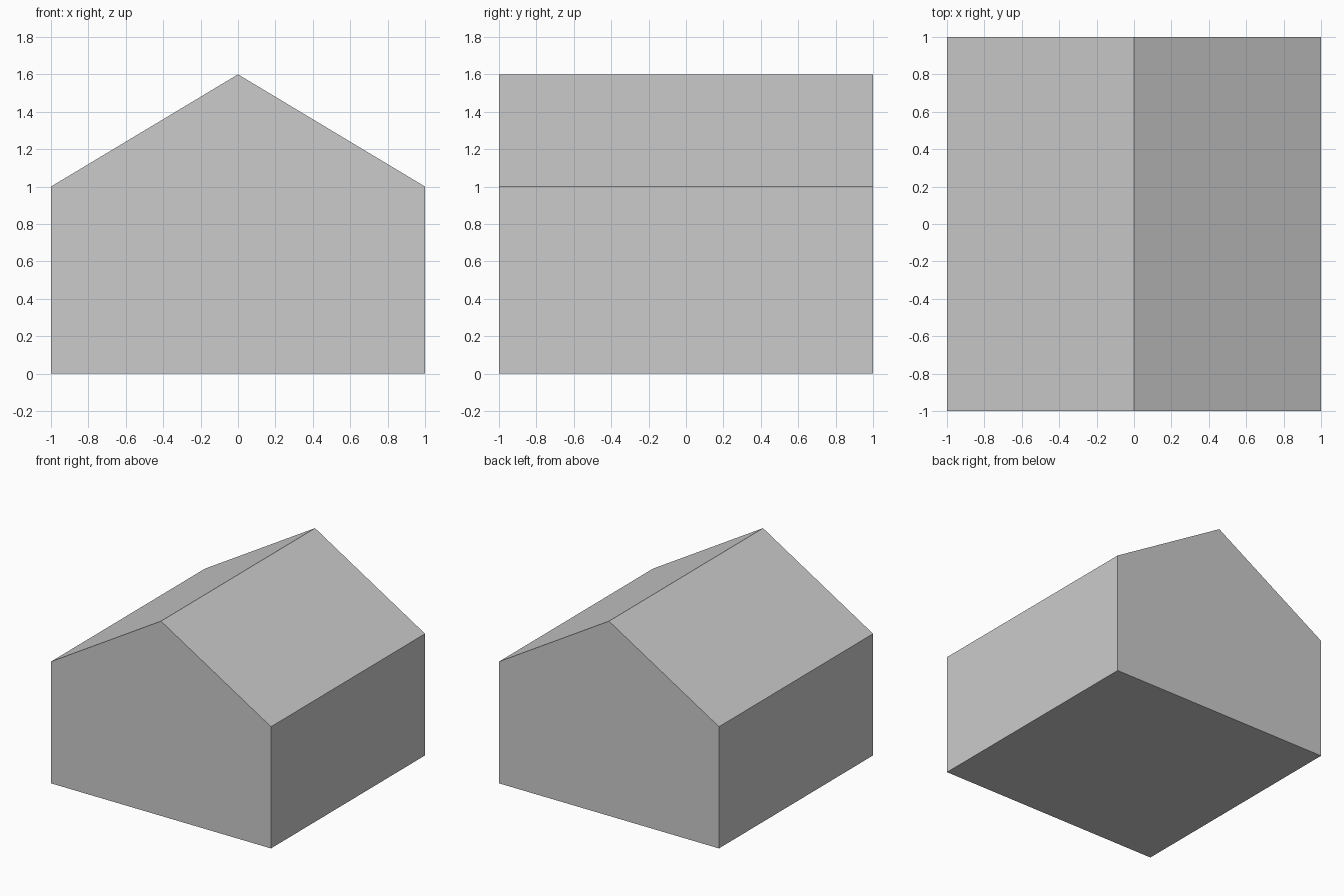
import bpy, bmesh

if "Cube" in bpy.data.objects:
    bpy.data.objects.remove(bpy.data.objects["Cube"])

# Gabled house body: front gable profile (x, z) extruded front to back
profile = [(-1, 0), (1, 0), (1, 1), (0, 1.6), (-1, 1)]

bm = bmesh.new()
front = bm.faces.new([bm.verts.new((x, -1, z)) for x, z in profile])
extruded = bmesh.ops.extrude_face_region(bm, geom=[front], use_keep_orig=True)
back_verts = [g for g in extruded["geom"] if isinstance(g, bmesh.types.BMVert)]
bmesh.ops.translate(bm, verts=back_verts, vec=(0, 2, 0))
bmesh.ops.recalc_face_normals(bm, faces=bm.faces)

mesh = bpy.data.meshes.new("house_body")
bm.to_mesh(mesh)
bm.free()
house = bpy.data.objects.new("house_body", mesh)
bpy.context.collection.objects.link(house)
